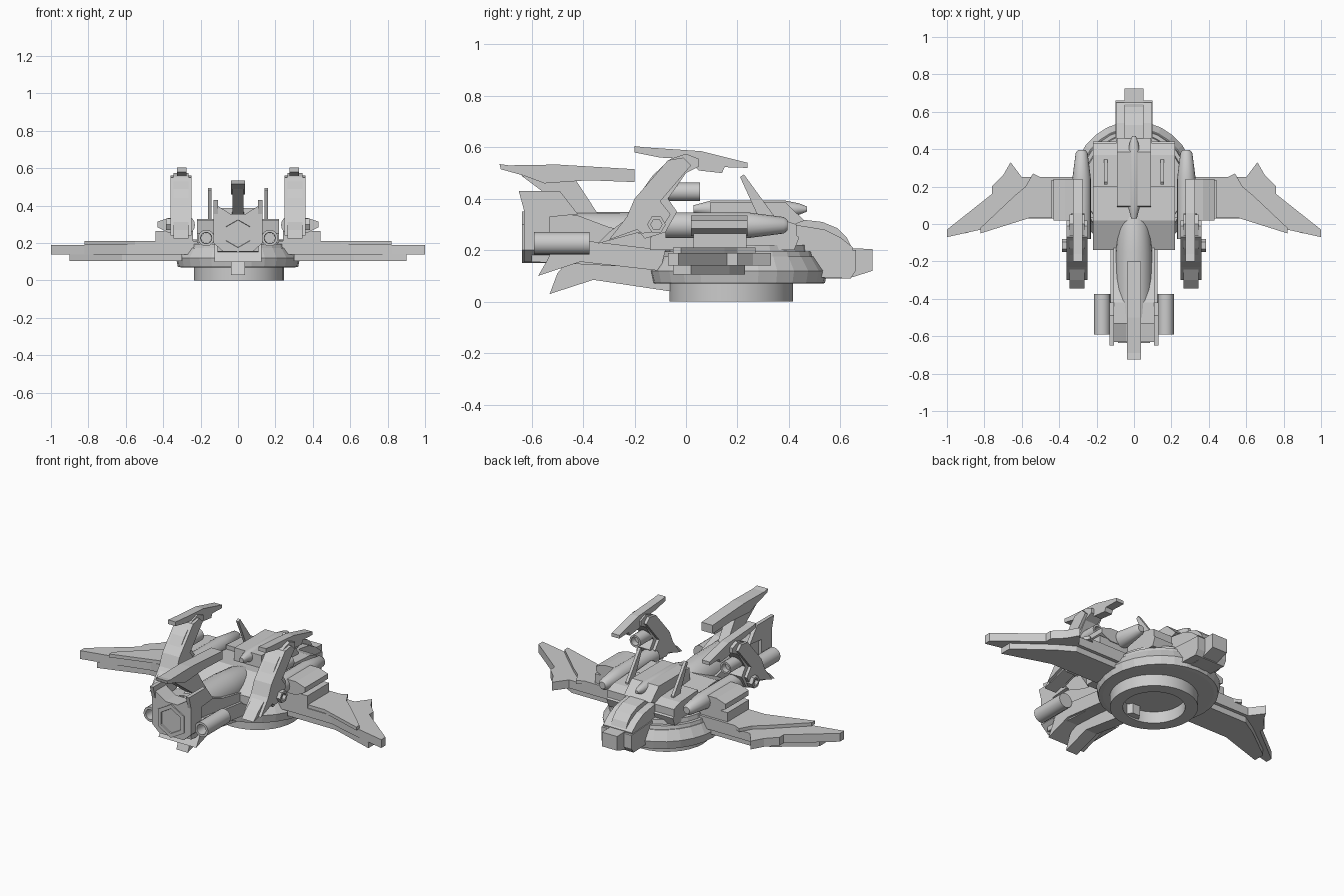
import bpy, bmesh
from math import cos, sin, pi
from mathutils import Vector


def finish(name, bm, mirror=False, smooth=False):
    bmesh.ops.recalc_face_normals(bm, faces=bm.faces)
    me = bpy.data.meshes.new(name)
    bm.to_mesh(me)
    bm.free()
    ob = bpy.data.objects.new(name, me)
    bpy.context.collection.objects.link(ob)
    if mirror:
        ob.modifiers.new("mirror", 'MIRROR').use_axis[0] = True
    if smooth:
        bpy.ops.object.select_all(action='DESELECT')
        ob.select_set(True)
        bpy.context.view_layer.objects.active = ob
        bpy.ops.object.shade_smooth_by_angle(angle=0.6)
    return ob


def place(axis, a, b, t):
    return {'x': Vector((t, a, b)), 'y': Vector((a, t, b)), 'z': Vector((a, b, t))}[axis]


def prism(name, axis, pts, lo, hi, mirror=False):
    """Extrude a flat outline along an axis; x takes (y,z), y takes (x,z), z takes (x,y)."""
    bm = bmesh.new()
    a = [bm.verts.new(place(axis, p[0], p[1], lo)) for p in pts]
    b = [bm.verts.new(place(axis, p[0], p[1], hi)) for p in pts]
    bm.faces.new(a)
    bm.faces.new(b)
    n = len(pts)
    for i in range(n):
        j = (i + 1) % n
        bm.faces.new((a[i], a[j], b[j], b[i]))
    return finish(name, bm, mirror)


def box(name, x, y, z, mirror=False):
    return prism(name, 'z', [(x[0], y[0]), (x[1], y[0]), (x[1], y[1]), (x[0], y[1])], z[0], z[1], mirror)


def lathe(name, axis, c, rings, n=24, mirror=False, smooth=True, sx=1.0, turn=0.0, closed=False):
    """Rings of (position, radius) along an axis, capped unless closed into a tube."""
    bm = bmesh.new()
    loops = [[bm.verts.new(place(axis, c[0] + sx * r * cos(2 * pi * i / n + turn),
                                 c[1] + r * sin(2 * pi * i / n + turn), t))
              for i in range(n)] for t, r in rings]
    pairs = list(zip(loops, loops[1:]))
    if closed:
        pairs.append((loops[-1], loops[0]))
    else:
        bm.faces.new(loops[0])
        bm.faces.new(loops[-1])
    for p, q in pairs:
        for i in range(n):
            j = (i + 1) % n
            bm.faces.new((p[i], p[j], q[j], q[i]))
    return finish(name, bm, mirror, smooth)


# Round base and stepped hull disc
lathe("base_ring", 'z', (0.005, .175), [(0, .24), (.08, .24), (.08, .17), (0, .17)], 32, closed=True)
lathe("hull_disc", 'z', (0, .205), [(.07, .31), (.072, .335), (.12, .345), (.175, .31), (.175, .305),
                                    (.195, .30), (.195, .28), (.22, .275)], 28, sx=.96, smooth=False)
lathe("belly_peg", 'z', (.02, .0), [(.01, .05), (.09, .05)], 6, smooth=False)

# Layered wings and the blocks at their roots
prism("wing_middle", 'z', [(.2, .25), (.6, .25), (.66, .33), (.70, .26), (.76, .2), (.76, .16),
                           (1, -.03), (1, -.07), (.82, -.03), (.6, .03), (.2, .03)], .14, .19, True)
prism("wing_upper", 'z', [(.2, .25), (.5, .25), (.54, .27), (.58, .2), (.64, .15), (.82, -.02),
                          (.82, -.05), (.55, .035), (.2, .035)], .19, .21, True)
prism("wing_lower", 'z', [(.3, .23), (.6, .23), (.7, .17), (.9, .02), (.9, -.05),
                          (.62, .04), (.3, .04)], .105, .14, True)
box("wing_root", (.24, .44), (.03, .235), (.17, .265), True)

# Tail end with canopy hump
prism("nose_base", 'x', [(.35, .1), (.64, .09), (.66, .12), (.66, .2), (.35, .22)], -.1, .1)
prism("nose_tip", 'x', [(.5, .09), (.63, .09), (.725, .12), (.725, .205), (.5, .21)], -.05, .05)
prism("nose_shell", 'x', [(.2, .2), (.64, .17), (.65, .21), (.6, .25), (.54, .28), (.45, .295),
                          (.2, .31)], -.095, .095)
prism("nose_ridge", 'x', [(.3, .2), (.65, .2), (.625, .25), (.59, .285), (.53, .31), (.46, .318),
                          (.3, .33)], -.05, .05)

# Central deck, cockpit roof and its spine pod
prism("upper_deck", 'x', [(-.14, .2), (.42, .2), (.44, .25), (.38, .29), (.02, .32),
                          (-.14, .25)], -.22, .22)
prism("cockpit_roof", 'x', [(.09, .3), (.42, .3), (.46, .315), (.385, .388), (.095, .388)], -.09, .09)
prism("roof_side", 'x', [(.2, .26), (.43, .24), (.43, .3), (.37, .32), (.2, .33)], .09, .22, True)
lathe("spine_pod", 'y', (0, .36), [(.03, .015), (.1, .034), (.38, .034), (.44, .022), (.47, .01)], 12)
prism("antenna_blade", 'x', [(.21, .485), (.225, .495), (.345, .33), (.345, .31), (.29, .31)],
      .143, .16, True)

# Side cannon pods
lathe("cannon_pod", 'y', (.28, .297), [(-.08, .05), (.24, .05), (.38, .032), (.395, .02)], 16, True)
prism("pod_fairing", 'y', [(.28, .255), (.37, .255), (.43, .285), (.43, .315), (.37, .335),
                           (.28, .335)], .02, .24, True)

# Upright arms with top fins, bolts and small thrusters
prism("arm", 'x', [(-.345, .225), (-.3, .27), (-.22, .33), (-.19, .405), (-.13, .49), (-.06, .555),
                   (0, .575), (.05, .555), (.05, .525), (.0, .50), (-.07, .4), (-.035, .35),
                   (-.08, .27), (-.16, .245), (-.18, .27)], .265, .345, True)
prism("arm_plate", 'x', [(-.3, .24), (-.23, .33), (-.2, .4), (-.07, .55), (-.01, .56), (.02, .53),
                         (-.1, .39), (-.06, .34), (-.1, .275), (-.17, .265), (-.19, .28)], .248, .362, True)
prism("arm_top_fin", 'x', [(-.2, .605), (-.16, .6), (.06, .585), (.24, .54), (.24, .52), (.15, .523),
                           (.14, .5), (.05, .51), (.0, .555), (-.1, .56), (-.2, .58)], .275, .325, True)
lathe("arm_bolt", 'x', (-.115, .3), [(.34, .036), (.385, .036), (.385, .022), (.365, .022)], 6, True, False)
lathe("arm_thruster", 'y', (.3, .427), [(-.1, .036), (.055, .036), (.055, .025), (.02, .025)], 16, True)

# Main engine block and hexagonal nozzle
prism("engine_block", 'x', [(-.6, .155), (-.3, .14), (-.1, .13), (-.1, .25), (-.3, .29), (-.42, .335),
                            (-.61, .345)], -.11, .11)
lathe("engine_cowl", 'y', (0, .25), [(-.5, .1), (-.15, .098), (.0, .085), (.05, .07)], 20)
lathe("engine_nozzle", 'y', (0, .25), [(-.5, .1), (-.637, .1), (-.637, .075), (-.57, .055)],
      6, smooth=False, turn=pi / 6)
prism("engine_collar", 'y', [(-.08, .155), (.08, .155), (.13, .2), (.13, .42), (.11, .4), (.04, .355),
                             (-.04, .355), (-.11, .4), (-.13, .42), (-.13, .2)], -.63, -.53)
prism("collar_ear", 'x', [(-.65, .43), (-.49, .43), (-.42, .34), (-.62, .32)], .108, .13, True)
lathe("side_booster", 'y', (.17, .227), [(-.5, .028), (-.59, .03), (-.59, .044), (-.375, .044)], 16, True)

# Engine fins above and below
prism("top_fin", 'x', [(-.725, .535), (-.69, .53), (-.5, .533), (-.2, .515), (-.2, .465), (-.38, .472),
                       (-.55, .46), (-.63, .49), (-.72, .515)], -.037, .037)
prism("top_fin_strut", 'x', [(-.64, .49), (-.43, .475), (-.335, .33), (-.5, .3), (-.46, .355)], -.03, .03)
prism("belly_fin", 'x', [(-.54, .16), (-.575, .1), (-.41, .155), (-.1, .12), (-.08, .2),
                         (-.5, .25)], -.125, .125)
prism("keel_fin", 'x', [(-.5, .11), (-.53, .03), (-.36, .085), (-.06, .04), (-.06, .17),
                        (-.45, .17)], -.038, .038)
